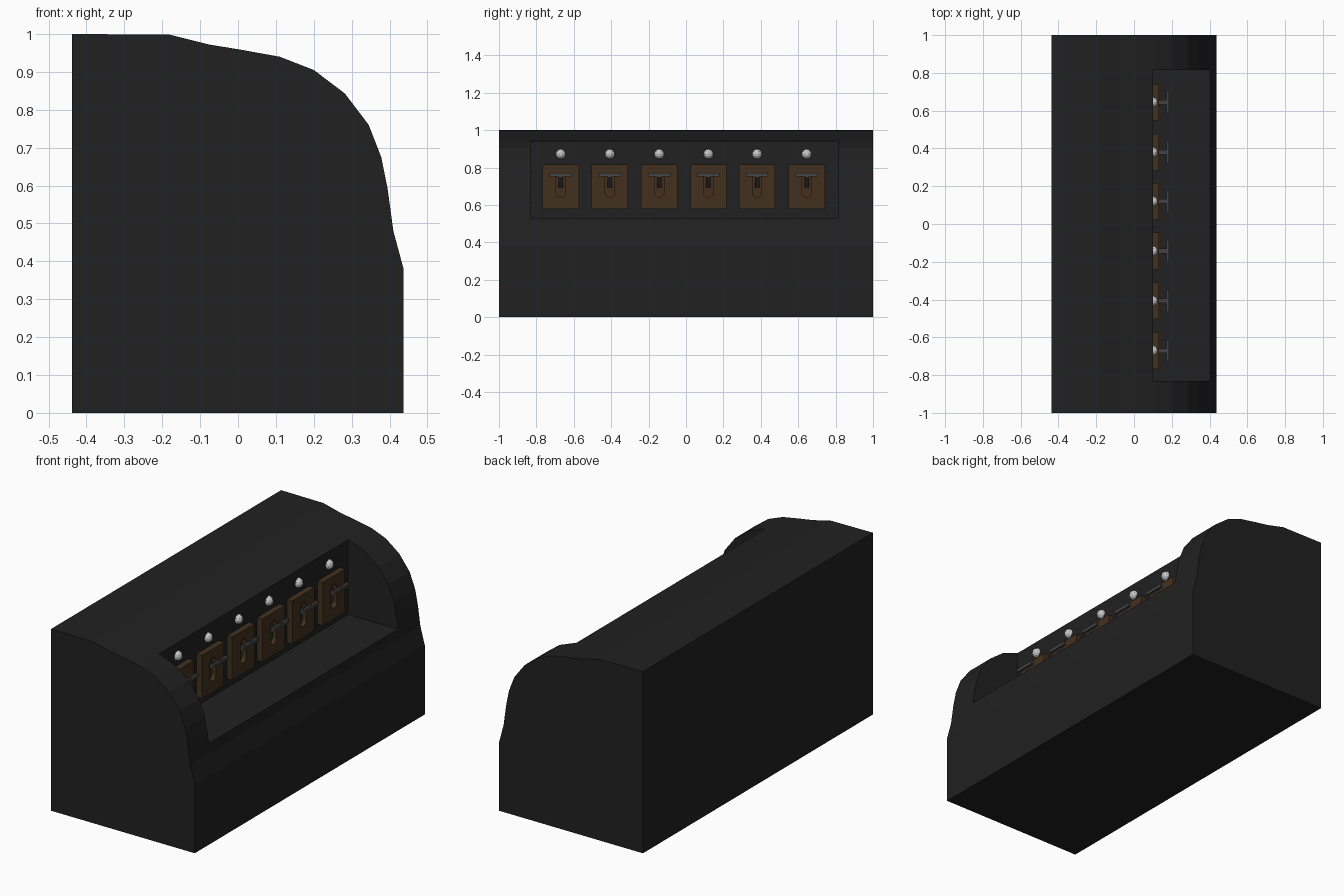
import bpy, bmesh, math
from mathutils import Matrix, Vector

if "Cube" in bpy.data.objects:
    bpy.data.objects.remove(bpy.data.objects["Cube"])


def material(name, rgb):
    m = bpy.data.materials.new(name)
    m.diffuse_color = (*rgb, 1)
    m.use_nodes = True
    m.node_tree.nodes["Principled BSDF"].inputs["Base Color"].default_value = m.diffuse_color
    return m


def finish(bm, name, mat=None):
    bmesh.ops.recalc_face_normals(bm, faces=bm.faces)
    me = bpy.data.meshes.new(name)
    bm.to_mesh(me)
    bm.free()
    if mat:
        me.materials.append(mat)
    ob = bpy.data.objects.new(name, me)
    bpy.context.collection.objects.link(ob)
    return ob


def prism(name, pts, offset, mat=None):
    """Extrude a closed 3D outline along the offset vector."""
    bm = bmesh.new()
    f = bm.faces.new([bm.verts.new(p) for p in pts])
    ext = bmesh.ops.extrude_face_region(bm, geom=[f])
    bmesh.ops.translate(bm, vec=Vector(offset),
                        verts=[v for v in ext["geom"] if isinstance(v, bmesh.types.BMVert)])
    return finish(bm, name, mat)


def box(name, x, y, z, mat=None):
    pts = [(x[0], y[0], z[0]), (x[0], y[1], z[0]), (x[0], y[1], z[1]), (x[0], y[0], z[1])]
    return prism(name, pts, (x[1] - x[0], 0, 0), mat)


def cut(ob, cutter):
    mod = ob.modifiers.new("cut", "BOOLEAN")
    mod.operation, mod.solver, mod.object = "DIFFERENCE", "EXACT", cutter
    bpy.context.view_layer.objects.active = ob
    bpy.ops.object.modifier_apply(modifier=mod.name)
    bpy.data.objects.remove(cutter)


black = material("black", (0.016, 0.015, 0.0155))
brown = material("brown", (0.055, 0.03, 0.013))
metal = material("dark_metal", (0.06, 0.058, 0.062))

# Console body: curved side profile with a rectangular recess
profile = [(-0.438, 0), (0.437, 0), (0.437, 0.38), (0.41, 0.48), (0.395, 0.59),
           (0.378, 0.675), (0.345, 0.76), (0.282, 0.843), (0.2, 0.905), (0.11, 0.94),
           (0.01, 0.958), (-0.075, 0.972), (-0.18, 0.998), (-0.438, 1.0)]
body = prism("console_body", [(x, -1, z) for x, z in profile], (0, 2, 0), black)
cut(body, box("recess_cutter", (0.1, 0.6), (-0.83, 0.815), (0.53, 1.2)))

# Switch plate with a round-ended slot
plate = box("switch_plate", (0.098, 0.133), (-0.097, 0.097), (0.58, 0.817), brown)
r, low, high = 0.025, 0.665, 0.745
slot = [(0.108, r * math.cos(a), low + r * math.sin(a))
        for a in [math.pi * (1 + i / 8) for i in range(9)]]
slot += [(0.108, r * math.cos(a), high + r * math.sin(a))
         for a in [math.pi * i / 8 for i in range(9)]]
cut(plate, prism("slot_cutter", slot, (0.1, 0, 0)))

# Sloped lever stem and its cross bar
stem = prism("lever_stem", [(0.105, -0.012, 0.69), (0.178, -0.012, 0.748),
                            (0.178, -0.012, 0.772), (0.105, -0.012, 0.725)],
             (0, 0.024, 0), metal)
bar = box("lever_bar", (0.171, 0.186), (-0.059, 0.059), (0.752, 0.77), metal)

# Faceted indicator lamp
bm = bmesh.new()
bmesh.ops.create_icosphere(bm, subdivisions=2, radius=0.027,
                           matrix=Matrix.Translation((0.1, 0, 0.872)))
lamp = finish(bm, "indicator_lamp")

# Repeat the switch set along the recess
rows = [-0.67, -0.407, -0.143, 0.12, 0.38, 0.645]
for part in (plate, stem, bar, lamp):
    part.location.y = rows[0]
    for y in rows[1:]:
        dup = part.copy()
        dup.location.y = y
        bpy.context.collection.objects.link(dup)
